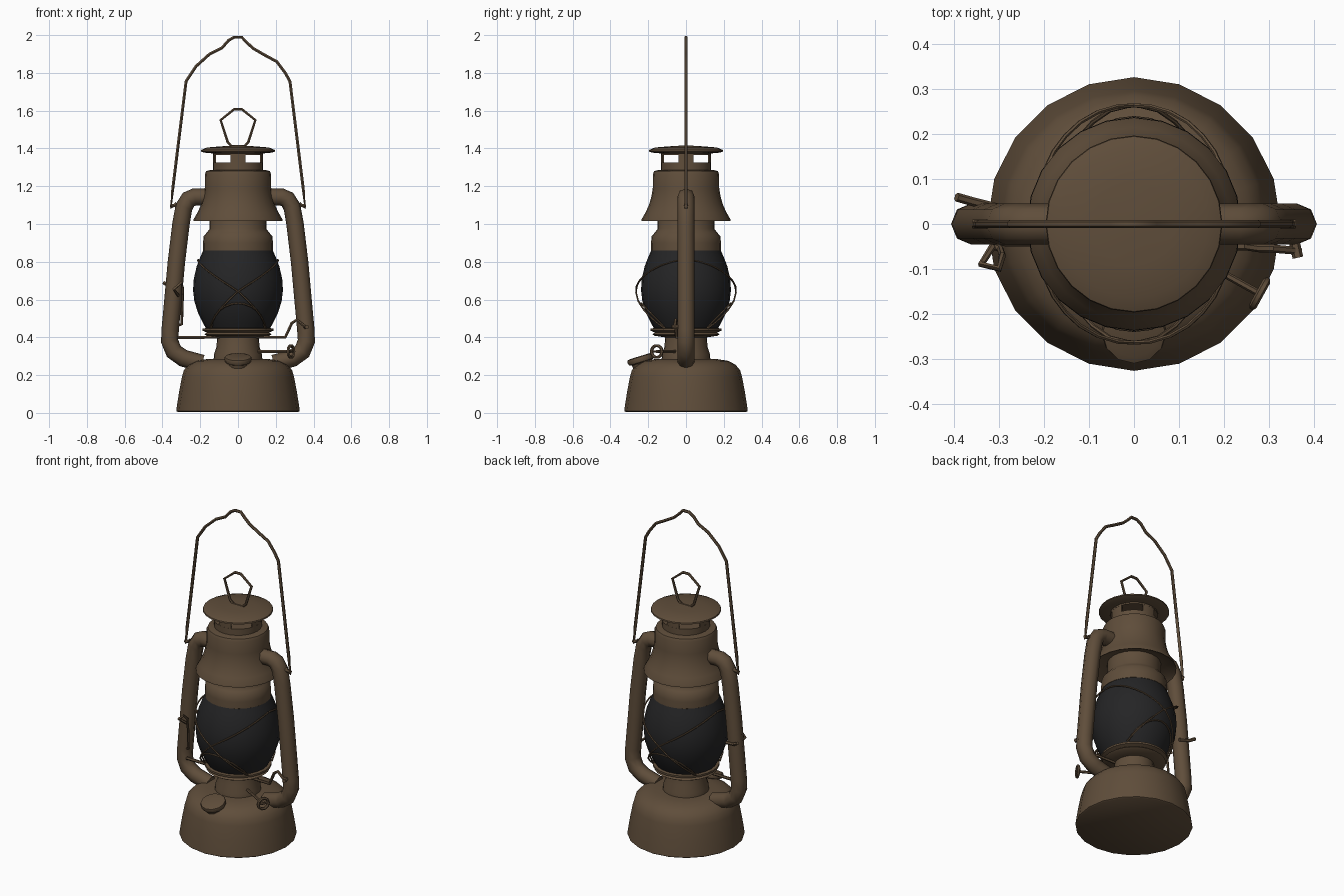
import bpy, bmesh, math
from mathutils import Vector, Matrix

cube = bpy.data.objects.get("Cube")
if cube:
    bpy.data.objects.remove(cube, do_unlink=True)


def material(name, color):
    m = bpy.data.materials.new(name)
    m.use_nodes = True
    m.diffuse_color = (*color, 1)
    m.node_tree.nodes["Principled BSDF"].inputs["Base Color"].default_value = (*color, 1)
    return m


BROWN = material("aged brown metal", (0.115, 0.075, 0.043))
GLASS = material("dark glass", (0.018, 0.018, 0.019))


def finish(name, mesh, mat, angle=40):
    mesh.materials.clear()
    mesh.materials.append(mat)
    mesh.shade_smooth()
    mesh.set_sharp_from_angle(angle=math.radians(angle))
    ob = bpy.data.objects.new(name, mesh)
    bpy.context.collection.objects.link(ob)
    return ob


def lathe(name, profile, mat=BROWN, sides=24, angle=40, matrix=None):
    """Revolve (radius, height) points around z; close the ends with caps."""
    bm = bmesh.new()
    rings = []
    for r, z in profile:
        turns = [2 * math.pi * i / sides for i in range(sides)]
        rings.append([bm.verts.new((r * math.cos(t), r * math.sin(t), z)) for t in turns])
    for a, b in zip(rings, rings[1:]):
        for i in range(sides):
            j = (i + 1) % sides
            bm.faces.new((a[i], a[j], b[j], b[i]))
    bm.faces.new(rings[0][::-1])
    bm.faces.new(rings[-1])
    bmesh.ops.recalc_face_normals(bm, faces=bm.faces)
    if matrix:
        bm.transform(matrix)
    mesh = bpy.data.meshes.new(name)
    bm.to_mesh(mesh)
    bm.free()
    return finish(name, mesh, mat, angle)


def tube(name, points, radius, closed=False, res=1):
    """Sweep a round section along a polyline."""
    cu = bpy.data.curves.new(name, "CURVE")
    cu.dimensions = "3D"
    cu.bevel_depth = radius
    cu.bevel_resolution = res
    cu.use_fill_caps = True
    sp = cu.splines.new("POLY")
    sp.points.add(len(points) - 1)
    for p, co in zip(sp.points, points):
        p.co = (*co, 1)
    sp.use_cyclic_u = closed
    tmp = bpy.data.objects.new(name, cu)
    bpy.context.collection.objects.link(tmp)
    bpy.context.view_layer.update()
    deps = bpy.context.evaluated_depsgraph_get()
    mesh = bpy.data.meshes.new_from_object(tmp.evaluated_get(deps))
    bpy.data.objects.remove(tmp, do_unlink=True)
    return finish(name, mesh, BROWN, 50)


def flat(points, y=0):
    return [(x, y, z) for x, z in points]


# Fuel tank, burner and gallery plate
lathe("fuel_tank", [(0.32, 0.005), (0.327, 0.01), (0.323, 0.04), (0.312, 0.11),
                    (0.297, 0.19), (0.287, 0.225), (0.262, 0.255), (0.225, 0.275),
                    (0.17, 0.284), (0.12, 0.286)], sides=20)
lathe("burner", [(0.13, 0.27), (0.127, 0.31), (0.114, 0.35), (0.109, 0.42)])
lathe("gallery_plate", [(0.11, 0.40), (0.165, 0.408), (0.178, 0.416), (0.165, 0.426),
                        (0.187, 0.435), (0.187, 0.446), (0.165, 0.45)])

# Glass globe
globe = [(0.165, 0.44), (0.185, 0.475), (0.21, 0.525), (0.231, 0.59), (0.238, 0.65),
         (0.234, 0.71), (0.219, 0.775), (0.2, 0.825), (0.182, 0.865)]
lathe("globe", globe, GLASS)

# Collar, hood and vented chimney
lathe("collar", [(0.178, 0.855), (0.186, 0.86), (0.185, 0.9), (0.182, 0.935),
                 (0.165, 0.955), (0.15, 0.975), (0.15, 1.06)])
lathe("hood", [(0.15, 1.05), (0.225, 1.025), (0.237, 1.015), (0.235, 1.025),
               (0.215, 1.06), (0.196, 1.1), (0.183, 1.145), (0.176, 1.19),
               (0.175, 1.265), (0.168, 1.28), (0.14, 1.287)])
lathe("chimney_base", [(0.133, 1.275), (0.133, 1.325), (0.11, 1.325)])
lathe("chimney_ring", [(0.11, 1.365), (0.133, 1.365), (0.133, 1.385)])
lathe("chimney_cap", [(0.125, 1.373), (0.18, 1.378), (0.197, 1.384), (0.195, 1.392),
                      (0.165, 1.405), (0.09, 1.411), (0.03, 1.415)])

bm = bmesh.new()
for k in range(4):
    spans = [math.radians(90 * k + d) for d in (-18, -6, 6, 18)]
    grid = [[[bm.verts.new((r * math.cos(t), r * math.sin(t), z)) for t in spans]
             for z in (1.32, 1.37)] for r in (0.123, 0.132)]
    for low, high in grid:
        for i in range(3):
            bm.faces.new((low[i], low[i + 1], high[i + 1], high[i]))
    for i in (0, 3):
        bm.faces.new((grid[0][0][i], grid[1][0][i], grid[1][1][i], grid[0][1][i]))
bmesh.ops.recalc_face_normals(bm, faces=bm.faces)
posts = bpy.data.meshes.new("chimney_posts")
bm.to_mesh(posts)
bm.free()
finish("chimney_posts", posts, BROWN)

# Side air tubes
side = [(0.15, 1.143), (0.23, 1.143), (0.262, 1.13), (0.286, 1.09), (0.302, 1.0),
        (0.326, 0.8), (0.359, 0.44), (0.362, 0.38), (0.34, 0.325), (0.29, 0.29), (0.19, 0.262)]
for s, label in ((1, "left"), (-1, "right")):
    tube(label + "_air_tube", flat([(s * x, z) for x, z in side]), 0.046, res=2)
    # Pivot holding the bail
    tube(label + "_bail_pivot", flat([(s * 0.28, 1.105), (s * 0.36, 1.095)]), 0.01)

# Carrying bail and lifting ring
bail = [(-0.325, 1.11), (-0.355, 1.085), (-0.345, 1.19), (-0.275, 1.755), (-0.222, 1.835),
        (-0.15, 1.9), (-0.085, 1.932), (-0.05, 1.972), (-0.02, 1.989), (0.02, 1.989),
        (0.045, 1.962), (0.08, 1.93), (0.14, 1.895), (0.205, 1.86), (0.25, 1.8),
        (0.275, 1.755), (0.345, 1.19), (0.355, 1.085), (0.325, 1.11)]
tube("carrying_bail", flat(bail), 0.009)
tube("lifting_ring", flat([(-0.035, 1.412), (-0.055, 1.435), (-0.092, 1.55), (-0.02, 1.608),
                           (0.02, 1.608), (0.092, 1.55), (0.055, 1.435), (0.035, 1.412)]),
     0.008, closed=True)


# Crossed guard wires around the globe
def globe_radius(z):
    for (r0, z0), (r1, z1) in zip(globe, globe[1:]):
        if z0 <= z <= z1:
            return r0 + (r1 - r0) * (z - z0) / (z1 - z0)
    return globe[0][0]


def guard(facing, hand):
    pts = []
    for d in range(-88, 53, 10):
        s = math.sin(math.radians(d))
        z = 0.645 - (0.165 if d < 0 else 0.25) * s
        r = globe_radius(z) + 0.024 * math.cos(math.radians(d)) + 0.004
        pts.append((hand * r * s, -facing * r * math.cos(math.radians(d)), z))
    return pts


for facing, label in ((1, "front"), (-1, "back")):
    for hand in (1, -1):
        tube(f"{label}_guard_wire_{'a' if hand > 0 else 'b'}", guard(facing, hand), 0.005)
    # Outer bow on each face
    bow = []
    for d in range(0, 181, 15):
        a = math.radians(d)
        x, z = 0.14 * math.cos(a), 0.45 + 0.13 * math.sin(a)
        r = globe_radius(z) + 0.008
        bow.append((x, -facing * math.sqrt(r * r - x * x), z))
    tube(label + "_guard_bow", bow, 0.005)

# Globe lifting lever and its catch
tube("lift_lever", [(-0.32, -0.04, 0.4), (0.25, -0.05, 0.4), (0.285, -0.055, 0.475),
                    (0.31, -0.055, 0.492), (0.345, -0.058, 0.465), (0.37, -0.06, 0.45)], 0.009)
tube("lever_tip", [(0.355, -0.03, 0.455), (0.365, -0.075, 0.455)], 0.012)
tube("catch_wire", [(-0.31, -0.05, 0.465), (-0.298, -0.055, 0.47), (-0.293, -0.07, 0.66),
                    (-0.3, -0.1, 0.69), (-0.34, -0.09, 0.655), (-0.315, -0.05, 0.62)], 0.008)
tube("catch_clip", [(-0.3, 0.035, 0.66), (-0.36, 0.05, 0.67), (-0.395, 0.06, 0.69)], 0.01)

# Wick shaft and knob ring
start, end = Vector((0.09, -0.05, 0.325)), Vector((0.28, -0.155, 0.325))
tube("wick_shaft", [start, end], 0.008)
axis = (end - start).normalized()
across = axis.cross(Vector((0, 0, 1)))
rim = [end + 0.032 * (across * math.cos(i * math.pi / 5) + Vector((0, 0, math.sin(i * math.pi / 5))))
       for i in range(10)]
tube("wick_knob", rim, 0.009, closed=True)
tube("wick_knob_spoke", [rim[0], rim[5]], 0.006)

# Tilted fuel filler cap
tilt = Matrix.Translation((0, -0.24, 0.285)) @ Matrix.Rotation(math.radians(17), 4, "X")
lathe("filler_cap", [(0.048, -0.07), (0.055, -0.02), (0.068, -0.015), (0.073, 0),
                     (0.07, 0.012), (0.055, 0.016)], sides=12, matrix=tilt)
